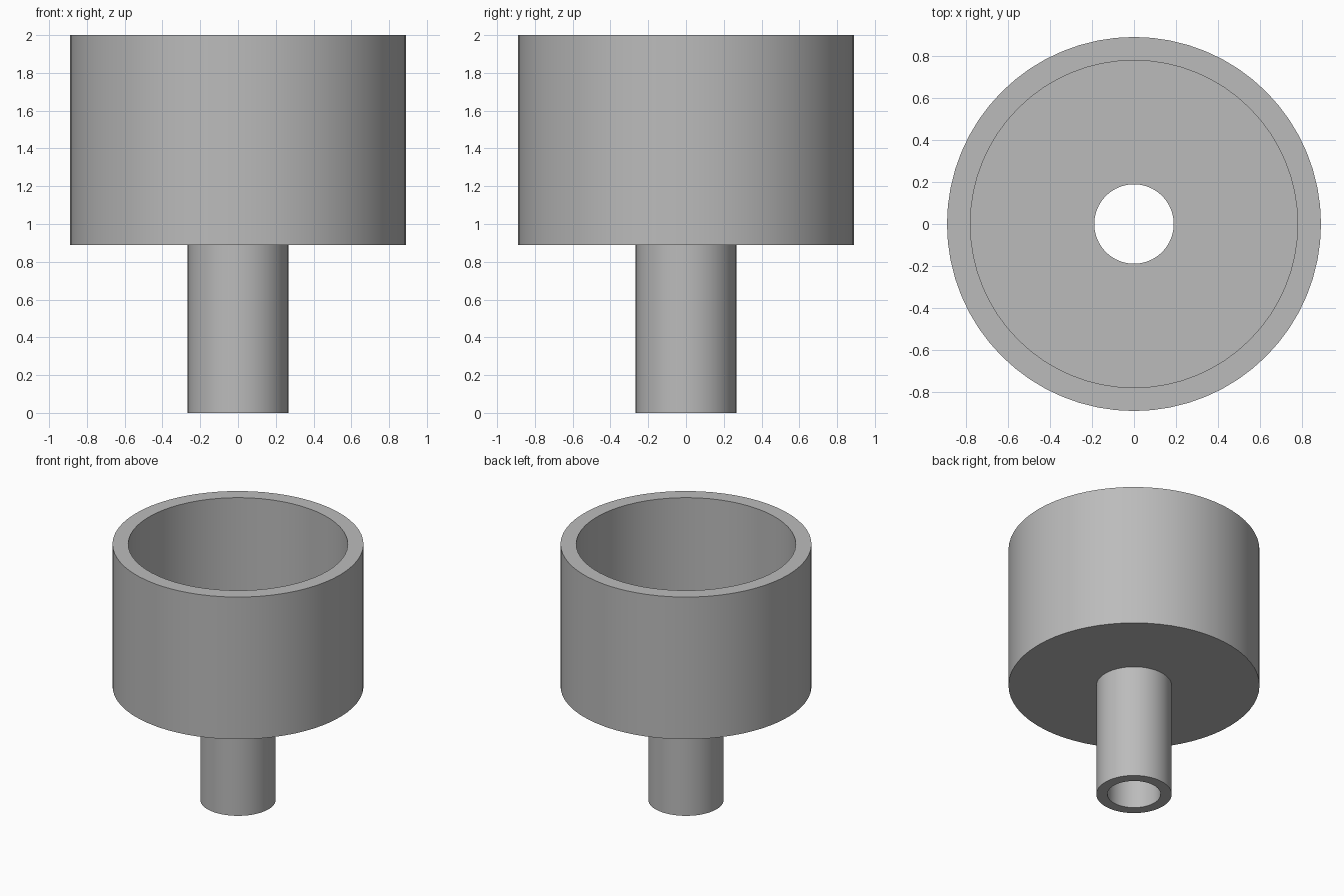
import bpy
import bmesh
from math import radians
from mathutils import Matrix, Vector

if "Cube" in bpy.data.objects:
    bpy.data.objects.remove(bpy.data.objects["Cube"], do_unlink=True)

UNIT = 1 / 9
SEGMENTS = 64

grey = bpy.data.materials.new("plain_grey")
grey.use_nodes = True
colour = (0.5, 0.5, 0.5, 1)
grey.diffuse_color = colour
grey.node_tree.nodes["Principled BSDF"].inputs["Base Color"].default_value = colour


def lathe(name, profile):
    """Spin a closed (radius, height) profile around the z axis."""
    bm = bmesh.new()
    verts = [bm.verts.new((r * UNIT, 0, z * UNIT)) for r, z in profile]
    edges = [bm.edges.new((v, verts[i - 1])) for i, v in enumerate(verts)]
    bmesh.ops.spin(bm, geom=verts + edges, cent=(0, 0, 0), axis=(0, 0, 1),
                   angle=radians(360), steps=SEGMENTS, use_merge=True)
    bmesh.ops.remove_doubles(bm, verts=bm.verts, dist=0.0001)
    bmesh.ops.recalc_face_normals(bm, faces=bm.faces)
    mesh = bpy.data.meshes.new(name)
    bm.to_mesh(mesh)
    bm.free()
    mesh.materials.append(grey)
    obj = bpy.data.objects.new(name, mesh)
    bpy.context.collection.objects.link(obj)
    bpy.ops.object.select_all(action="DESELECT")
    obj.select_set(True)
    bpy.context.view_layer.objects.active = obj
    bpy.ops.object.shade_smooth_by_angle(angle=radians(30))
    return obj


# Cup with floor and hollow stem, turned as one continuous wall
lathe("cup_with_hollow_stem", [
    (1.7, 0), (2.4, 0), (2.4, 8), (8, 8),
    (8, 18), (7, 18), (7, 9), (1.7, 9),
])
